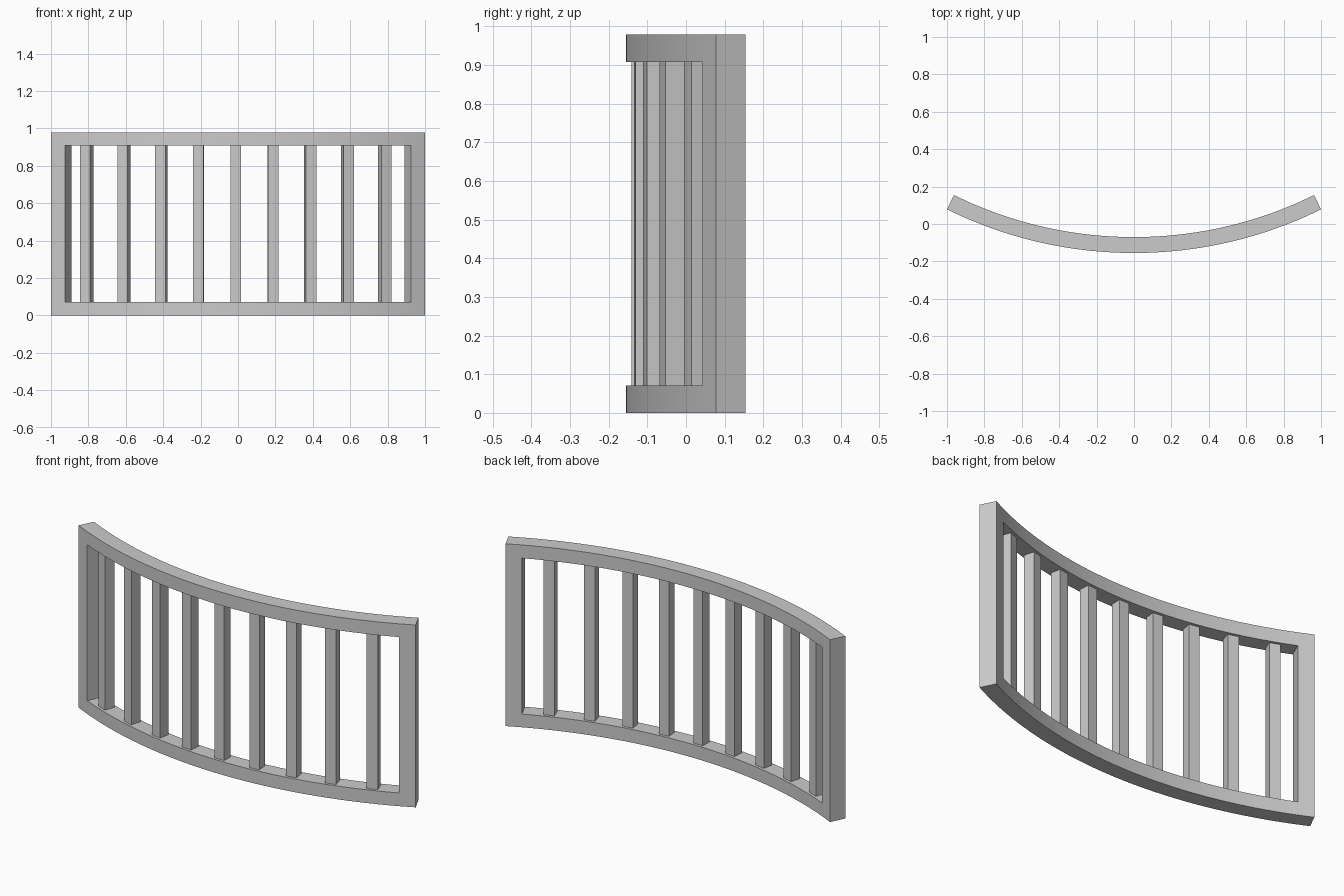
import bpy, bmesh, math
from mathutils import Matrix

if "Cube" in bpy.data.objects:
    bpy.data.objects.remove(bpy.data.objects["Cube"])

R_OUT, THICK = 2.262, 0.085          # arc radius of the front face, frame depth
CY = -0.155 + R_OUT                  # arc centre in y
R_MID = R_OUT - THICK / 2
A_END, A_IN = math.asin(1 / R_OUT), math.asin(0.925 / R_OUT)
Z = [0, 0.071, 0.907, 0.978]         # rail heights
SEG = 32

mat = bpy.data.materials.new("plain_grey")
mat.diffuse_color = (0.6, 0.6, 0.6, 1)
mat.use_nodes = True
mat.node_tree.nodes["Principled BSDF"].inputs["Base Color"].default_value = mat.diffuse_color


def finish(bm, name):
    bmesh.ops.recalc_face_normals(bm, faces=bm.faces[:])
    me = bpy.data.meshes.new(name)
    bm.to_mesh(me)
    bm.free()
    ob = bpy.data.objects.new(name, me)
    bpy.context.collection.objects.link(ob)
    me.materials.append(mat)
    return ob


def on_arc(a, r, z):
    return (r * math.sin(a), CY - r * math.cos(a), z)


# curved frame: front surface with a window opening, extruded toward the arc centre
angles = [-A_END] + [-A_IN + 2 * A_IN * i / SEG for i in range(SEG + 1)] + [A_END]
bm = bmesh.new()
grid = [[bm.verts.new(on_arc(a, R_OUT, z)) for z in Z] for a in angles]
for i in range(len(angles) - 1):
    for j in range(3):
        if j == 1 and 0 < i < len(angles) - 2:
            continue
        bm.faces.new((grid[i][j], grid[i + 1][j], grid[i + 1][j + 1], grid[i][j + 1]))
bmesh.ops.delete(bm, geom=[v for v in bm.verts if not v.link_faces], context='VERTS')
ext = bmesh.ops.extrude_face_region(bm, geom=bm.faces[:], use_keep_orig=True)
k = (R_OUT - THICK) / R_OUT
for v in ext["geom"]:
    if isinstance(v, bmesh.types.BMVert):
        v.co.x *= k
        v.co.y = CY + (v.co.y - CY) * k
frame = finish(bm, "curved_frame")
bpy.context.view_layer.objects.active = frame
frame.select_set(True)
bpy.ops.object.shade_smooth_by_angle(angle=math.radians(30))

# square balusters turned to follow the arc
for i in range(9):
    a = math.asin((-0.012 + 0.199 * (i - 4)) / R_MID)
    bm = bmesh.new()
    m = (Matrix.Translation(on_arc(a, R_MID, (Z[1] + Z[2]) / 2))
         @ Matrix.Rotation(a, 4, 'Z')
         @ Matrix.Diagonal((0.056, 0.056, Z[2] - Z[1] + 0.01, 1)))
    bmesh.ops.create_cube(bm, size=1, matrix=m)
    finish(bm, f"baluster_{i + 1}")
